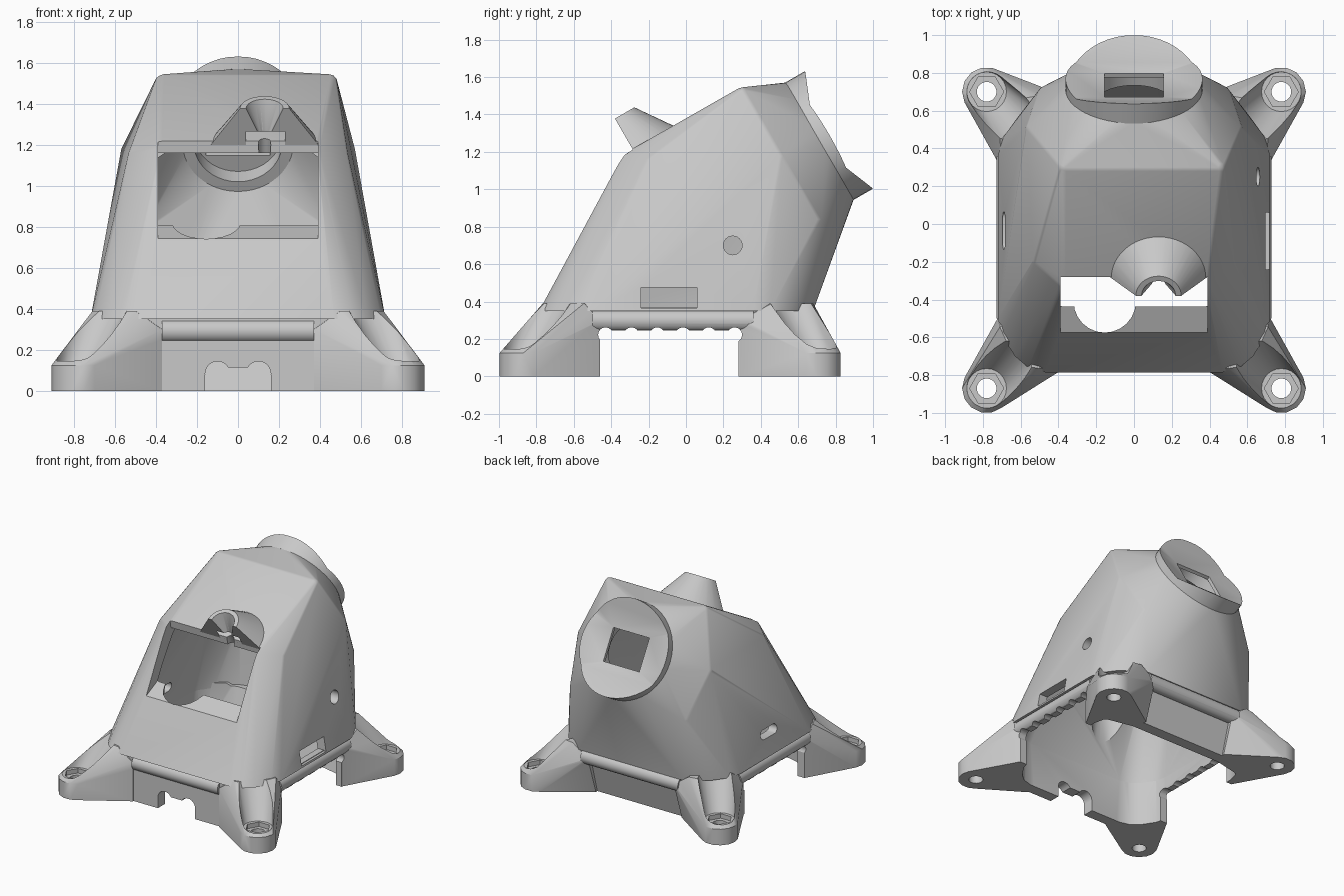
import bpy, bmesh
from math import radians, sin, cos, pi
from mathutils import Vector, Matrix

if "Cube" in bpy.data.objects:
    bpy.data.objects.remove(bpy.data.objects["Cube"])

grey = bpy.data.materials.new("light grey plastic")
grey.use_nodes = True
grey.diffuse_color = (0.58, 0.58, 0.58, 1)
grey.node_tree.nodes["Principled BSDF"].inputs["Base Color"].default_value = grey.diffuse_color


def make(name, bm):
    bmesh.ops.recalc_face_normals(bm, faces=bm.faces)
    mesh = bpy.data.meshes.new(name)
    bm.to_mesh(mesh)
    bm.free()
    mesh.materials.append(grey)
    ob = bpy.data.objects.new(name, mesh)
    bpy.context.collection.objects.link(ob)
    return ob


def hull(name, points):
    bm = bmesh.new()
    for p in points:
        bm.verts.new(p)
    res = bmesh.ops.convex_hull(bm, input=bm.verts)
    loose = {v for v in res["geom_interior"] + res["geom_unused"] if isinstance(v, bmesh.types.BMVert)}
    bmesh.ops.delete(bm, geom=list(loose), context='VERTS')
    bmesh.ops.dissolve_limit(bm, angle_limit=radians(0.5), verts=bm.verts, edges=bm.edges)
    return make(name, bm)


def ring(r, z, n=32, m=Matrix(), arc=2 * pi):
    steps = n if arc == 2 * pi else n + 1
    return [m @ Vector((r * cos(arc * i / n), r * sin(arc * i / n), z)) for i in range(steps)]


def rod(name, start, end, r, n=24):
    a, b = Vector(start), Vector(end)
    m = Matrix.Translation(a) @ (b - a).to_track_quat('Z', 'Y').to_matrix().to_4x4()
    return hull(name, ring(r, 0, n, m) + ring(r, (b - a).length, n, m))


def box(name, x, y, z):
    return hull(name, [(a, b, c) for a in x for b in y for c in z])


def ball(p, r):
    bm = bmesh.new()
    bmesh.ops.create_icosphere(bm, subdivisions=2, radius=r)
    pts = [v.co + Vector(p) for v in bm.verts]
    bm.free()
    return pts


def combine(target, op, *tools):
    for t in tools:
        mod = target.modifiers.new("join", 'BOOLEAN')
        mod.operation, mod.solver, mod.object = op, 'EXACT', t
        bpy.context.view_layer.objects.active = target
        bpy.ops.object.modifier_apply(modifier=mod.name)
        bpy.data.objects.remove(t)


def both(points):
    return [(s * x, y, z) for x, y, z in points for s in (-1, 1)]


# Local frames: lens hood points back and up, funnel points forward and up
hood_m = Matrix.Translation((0, 0.817, 1.317)) @ Matrix.Rotation(radians(-60), 4, 'X')
funnel_m = Matrix.Translation((0.13, -0.28, 1.205)) @ Matrix.Rotation(radians(30), 4, 'X')

# Housing: rounded hull from the floor outline up to the round lens seat
outline = [(0.72, -0.5), (0.7, -0.59), (0.63, -0.7), (0.56, -0.76), (0.47, -0.785),
           (0.72, 0.36), (0.7, 0.45), (0.62, 0.56), (0.45, 0.68)]
R = 0.04
skin = both([(x, y, 0.35) for x, y in outline])
for p in both([(0.37, -0.305, 1.16), (0.5, -0.19, 1.14), (0.535, 0.5, 1.16), (0.47, 0.69, 0.84)]):
    skin += ball(p, R)
for p in [(-0.365, 0.3, 1.505), (0.445, 0.3, 1.505)]:
    skin += ball(p, R)
centre = Vector((0, 0.1, 0.36))
inner = [centre + (Vector(p) - centre) * Vector((0.9, 0.87, 0.92)) for p in skin]
room = [p for p in inner if p.z < 0.4]
housing = hull("housing", skin + ring(0.36, -0.115, 48, hood_m))

# Hollow inside, open at the bottom
floor = [(p.x, p.y, 0.2) for p in room]
combine(housing, 'DIFFERENCE', hull("cavity", inner + floor + ring(0.27, -0.22, 48, hood_m)))

# Front window with a sloping sill and a round notch
bm = bmesh.new()
side = [(-0.88, 0.6), (-0.43, 0.81), (-0.2, 0.81), (-0.2, 1.16), (-0.27, 1.16), (-0.28, 1.22),
        (-0.3, 1.27), (-0.88, 1.27)]
face = bm.faces.new([bm.verts.new((-0.39, y, z)) for y, z in side])
new = bmesh.ops.extrude_face_region(bm, geom=[face])["geom"]
bmesh.ops.translate(bm, vec=(0.78, 0, 0), verts=[v for v in new if isinstance(v, bmesh.types.BMVert)])
combine(housing, 'DIFFERENCE', make("window", bm),
        rod("sill_notch", (-0.155, -0.41, 0.4), (-0.155, -0.41, 0.95), 0.165))

# Side ports: rectangle and round hole on the left, long slot on the right
slot = [Vector((x, y + 0.035 * cos(a * pi / 8), 0.52 + 0.035 * sin(a * pi / 8)))
        for x in (-0.9, -0.5) for y in (-0.1, 0.03) for a in range(16)]
combine(housing, 'DIFFERENCE',
        box("port", (0.5, 0.9), (-0.24, 0.06), (0.365, 0.475)),
        rod("round_port", (0.4, 0.25, 0.7), (0.9, 0.25, 0.7), 0.05),
        hull("slot", slot))


# Lens hood: short cylinder with a four-sided flare around a square opening
def rect(u, v, h):
    return [hood_m @ Vector((a * u, b * v, h)) for a in (-1, 1) for b in (-1, 1)]


hood = hull("lens_hood", ring(0.363, -0.12, 48, hood_m) + ring(0.363, 0, 48, hood_m))
combine(hood, 'DIFFERENCE',
        hull("flare", rect(0.155, 0.125, -0.095) + rect(0.944, 0.48, 0.05)),
        hull("opening", rect(0.155, 0.125, -0.3) + rect(0.155, 0.125, 0)))
combine(housing, 'DIFFERENCE',
        hull("lens_pocket", ring(0.215, -0.4, 40, hood_m) + ring(0.215, -0.1, 40, hood_m)))

# Funnel: half cone above the window with a tapering groove
funnel = hull("funnel", ring(0.28, -0.03, 24, funnel_m, pi) + ring(0.12, 0.2, 24, funnel_m, pi))
throat = ring(0.03, -0.2, 24, funnel_m) + ring(0.03, 0.09, 24, funnel_m)
bell = ring(0.03, 0.06, 24, funnel_m) + ring(0.095, 0.21, 24, funnel_m)
combine(funnel, 'DIFFERENCE', hull("throat", throat), hull("bell", bell),
        box("nut_pocket", (0.04, 0.23), (-0.4, -0.26), (1.2, 1.265)))
combine(housing, 'DIFFERENCE', hull("throat", throat))

# Base frame: skirt wall leaning in at the back, rolled bars and four legs
skirt = [(x * 0.97, y * 0.965, 0.37) for x, y in outline]
skirt += [(x * 0.97, y * (0.82 if y > 0.5 else 0.965), 0) for x, y in outline]
base = hull("base_frame", both(skirt))
combine(base, 'UNION',
        rod("front_bar", (-0.37, -0.725, 0.293), (0.37, -0.725, 0.293), 0.058),
        rod("back_bar", (-0.42, 0.645, 0.3), (0.42, 0.645, 0.3), 0.058))
FEET = []
for s in (-1, 1):
    combine(base, 'UNION', rod("side_bar", (s * 0.67, -0.5, 0.299), (s * 0.67, 0.36, 0.299), 0.058))
    for fy, side_y, end_y, low_y, d in ((-0.87, -0.46, -0.765, -0.765, -1), (0.70, 0.29, 0.68, 0.58, 1)):
        foot = Matrix.Translation((s * 0.78, fy, 0))
        FEET.append((s * 0.78, fy, s, d))
        leg = ring(0.13, 0, 14, foot) + ring(0.13, 0.125, 14, foot) + ring(0.1, 0.15, 14, foot)
        leg += [(s * x, y, z) for x in (0.7, 0.45) for y in (side_y,) for z in (0, 0.3)]
        leg += [(s * 0.37, low_y, 0), (s * 0.37, end_y, 0.3)]
        leg += [(s * x, y, 0.39) for x, y in
                ((0.5, end_y), (0.62, end_y - d * 0.02), (0.71, end_y - d * 0.22), (0.45, side_y))]
        combine(base, 'UNION', hull("leg", leg))

# Open the middle, the side gaps and the cable notch
room = [(p.x, p.y, 0.45) for p in room] + [(p.x, p.y * (0.75 if p.y > 0.45 else 1), -0.05) for p in room]
combine(base, 'DIFFERENCE', hull("room", room),
        box("side_gap", (-1, 1), (-0.46, 0.28), (-0.1, 0.245)),
        box("cable_gap", (-0.16, 0.16), (-0.9, -0.55), (-0.1, 0.08)),
        box("cable_gap", (-0.09, 0.09), (-0.9, -0.55), (-0.1, 0.115)))
for s in (-1, 1):
    combine(base, 'DIFFERENCE',
            rod("lobe", (s * 0.1, -0.9, 0.085), (s * 0.1, -0.55, 0.085), 0.06))
for i in range(6):
    y = -0.43 + i * 0.138
    combine(base, 'DIFFERENCE', rod("scallop", (-1, y, 0.222), (1, y, 0.222), 0.04, 16))

# Screw holes with hexagonal seats below a scooped ramp
for x, y, s, d in FEET:
    m = Matrix.Translation((x, y, 0))
    ramp = Matrix.Translation((x - s * 0.115, y - d * 0.13, 0))
    combine(base, 'DIFFERENCE',
            hull("scoop", ring(0.105, 0.145, 24, m) + ring(0.14, 0.6, 24, m) + ring(0.14, 0.42, 24, ramp)),
            rod("screw_hole", (x, y, -0.1), (x, y, 0.3), 0.052),
            hull("seat", ring(0.09, 0.11, 6, m) + ring(0.09, 0.3, 6, m)))

# Smooth curved areas, keep the edges sharp
bpy.ops.object.select_all(action='DESELECT')
for ob in (housing, hood, funnel, base):
    ob.select_set(True)
bpy.context.view_layer.objects.active = housing
bpy.ops.object.shade_smooth_by_angle(angle=radians(28))
